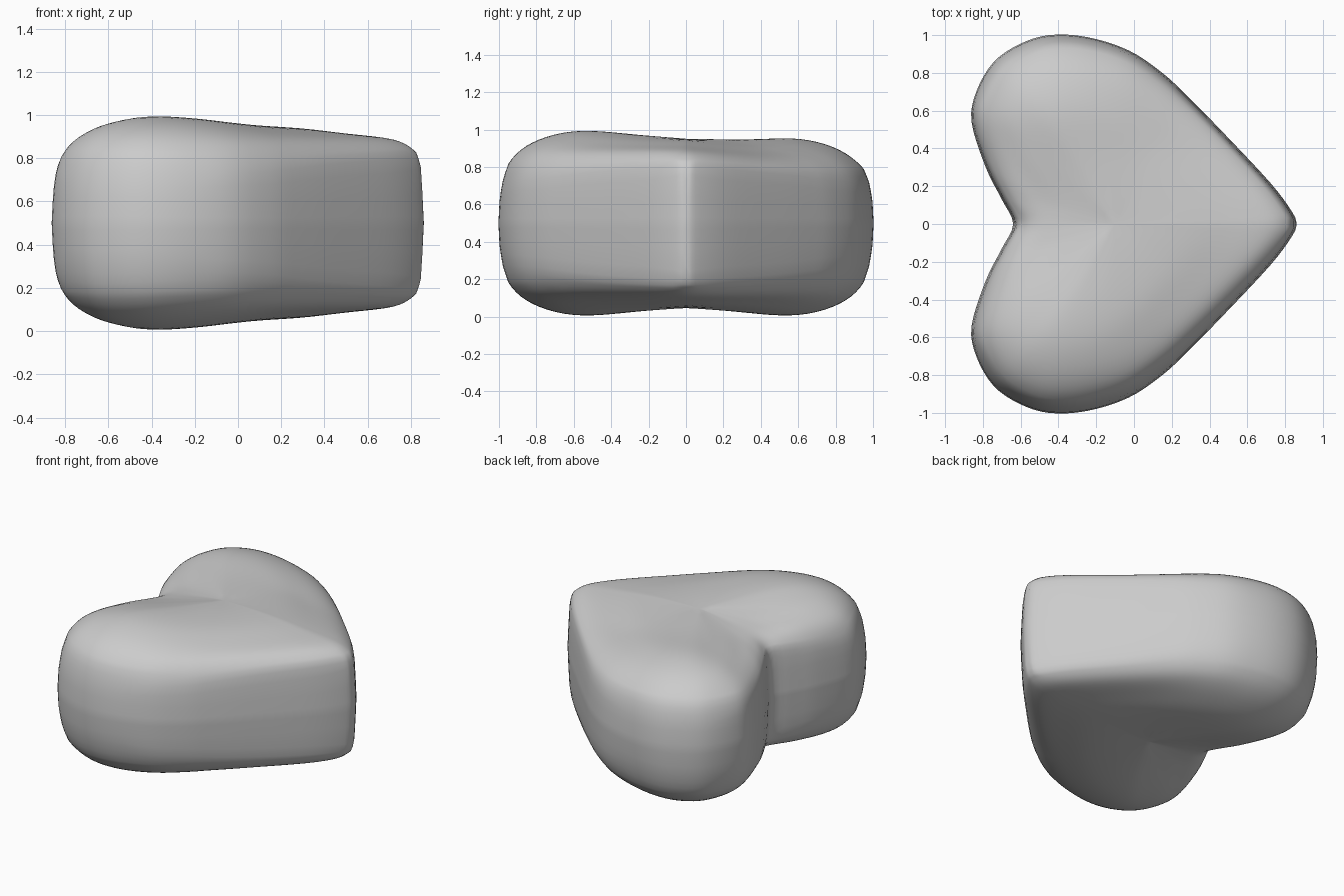
import bpy, bmesh, math
from mathutils import Vector

if "Cube" in bpy.data.objects:
    bpy.data.objects.remove(bpy.data.objects["Cube"])

# Half of the heart outline seen from above, tip to notch
HALF = [(0.86, 0), (0.83, 0.075), (0.72, 0.22), (0.5, 0.455), (0.3, 0.66), (0.15, 0.80),
        (-0.03, 0.92), (-0.25, 0.99), (-0.45, 1.0), (-0.61, 0.95), (-0.745, 0.855),
        (-0.835, 0.70), (-0.86, 0.54), (-0.785, 0.3), (-0.70, 0.13), (-0.64, 0)]
# Height above the mid plane against distance in from the outline
ROUND = [(0, 0), (0.006, 0.12), (0.02, 0.22), (0.05, 0.32), (0.1, 0.395), (0.2, 0.46), (0.35, 0.495), (0.6, 0.51)]
STEEP = [(0, 0), (0.006, 0.16), (0.012, 0.27), (0.025, 0.33), (0.06, 0.38), (0.1, 0.41), (0.2, 0.45),
         (0.35, 0.485), (0.6, 0.505)]
CENTRE = Vector((-0.1, 0))
RINGS, SUB = 26, 4


def clamp(v):
    return max(0, min(1, v))


def lookup(table, d):
    for (a, ha), (b, hb) in zip(table, table[1:]):
        if d <= b:
            return ha + (hb - ha) * (d - a) / (b - a)
    return table[-1][1]


def spline(points):
    """Smooth open curve through the points, mirrored past both ends."""
    p = [Vector(q) for q in points]
    p = [Vector((p[1].x, -p[1].y))] + p + [Vector((p[-2].x, -p[-2].y))]
    out = []
    for i in range(1, len(p) - 2):
        a, b, c, d = p[i - 1:i + 3]
        for k in range(SUB):
            t = k / SUB
            out.append(0.5 * (2 * b + (c - a) * t + (2 * a - 5 * b + 4 * c - d) * t * t
                              + (3 * b - a - 3 * c + d) * t ** 3))
    return out + [p[-2]]


def distance(q, line):
    best = 9.0
    for a, b in zip(line, line[1:]):
        ab = b - a
        t = clamp((q - a).dot(ab) / ab.length_squared)
        best = min(best, (q - a - ab * t).length)
    return best


upper = spline(HALF)
lower = [Vector((p.x, -p.y)) for p in upper]
outline = upper + lower[-2:0:-1]
N = len(outline)


def heights(q, edge):
    """Height above and depth below the mid plane."""
    a, b = distance(q, upper), distance(q, lower)
    d, k = min(a, b), (a + b) / 2
    if k > 0:
        d -= k / 4 * max(0, 1 - abs(a - b) / k) ** 2
    lobe = clamp(abs(edge.y) / 0.8) * clamp(0.8 - edge.x)
    h = lookup(STEEP, d) * (1 - lobe) + lookup(ROUND, d) * lobe
    # the lobes stay full, the middle sinks a little
    full = math.exp(-((q.x + 0.42) ** 2 + (abs(q.y) - 0.54) ** 2) / 0.16)
    h -= 0.045 * (1 - full) * clamp(d / 0.22)
    # the back lobe is flatter on top
    sag = 0.04 * clamp(q.y / 0.4) * clamp(d / 0.08)
    return h - sag, h


# Padded heart: rings shrinking from the outline to the centre, above and below
bm = bmesh.new()
rim = [bm.verts.new((p.x, p.y, 0.5)) for p in outline]
tops, bottoms = [rim], [rim]
for k in range(1, RINGS):
    s = 1 - (k / RINGS) ** 2
    up, down = [], []
    for p in outline:
        q = CENTRE + (p - CENTRE) * s
        h, g = heights(q, p)
        up.append(bm.verts.new((q.x, q.y, 0.5 + h)))
        down.append(bm.verts.new((q.x, q.y, 0.5 - g)))
    tops.append(up)
    bottoms.append(down)
ch, cg = heights(CENTRE, CENTRE)
for rings, z in ((tops, 0.5 + ch), (bottoms, 0.5 - cg)):
    pole = bm.verts.new((CENTRE.x, CENTRE.y, z))
    for r0, r1 in zip(rings, rings[1:]):
        for i in range(N):
            j = (i + 1) % N
            bm.faces.new((r0[i], r0[j], r1[j], r1[i]))
    for i in range(N):
        bm.faces.new((rings[-1][i], rings[-1][(i + 1) % N], pole))
    # soften the padding away from the side wall
    inner = [v for ring in rings[7:] for v in ring] + [pole]
    for _ in range(8):
        bmesh.ops.smooth_vert(bm, verts=inner, factor=0.5, use_axis_z=True)
bmesh.ops.recalc_face_normals(bm, faces=bm.faces[:])
for f in bm.faces:
    f.smooth = True

mesh = bpy.data.meshes.new("heart_cushion")
bm.to_mesh(mesh)
bm.free()
cushion = bpy.data.objects.new("heart_cushion", mesh)
bpy.context.collection.objects.link(cushion)
